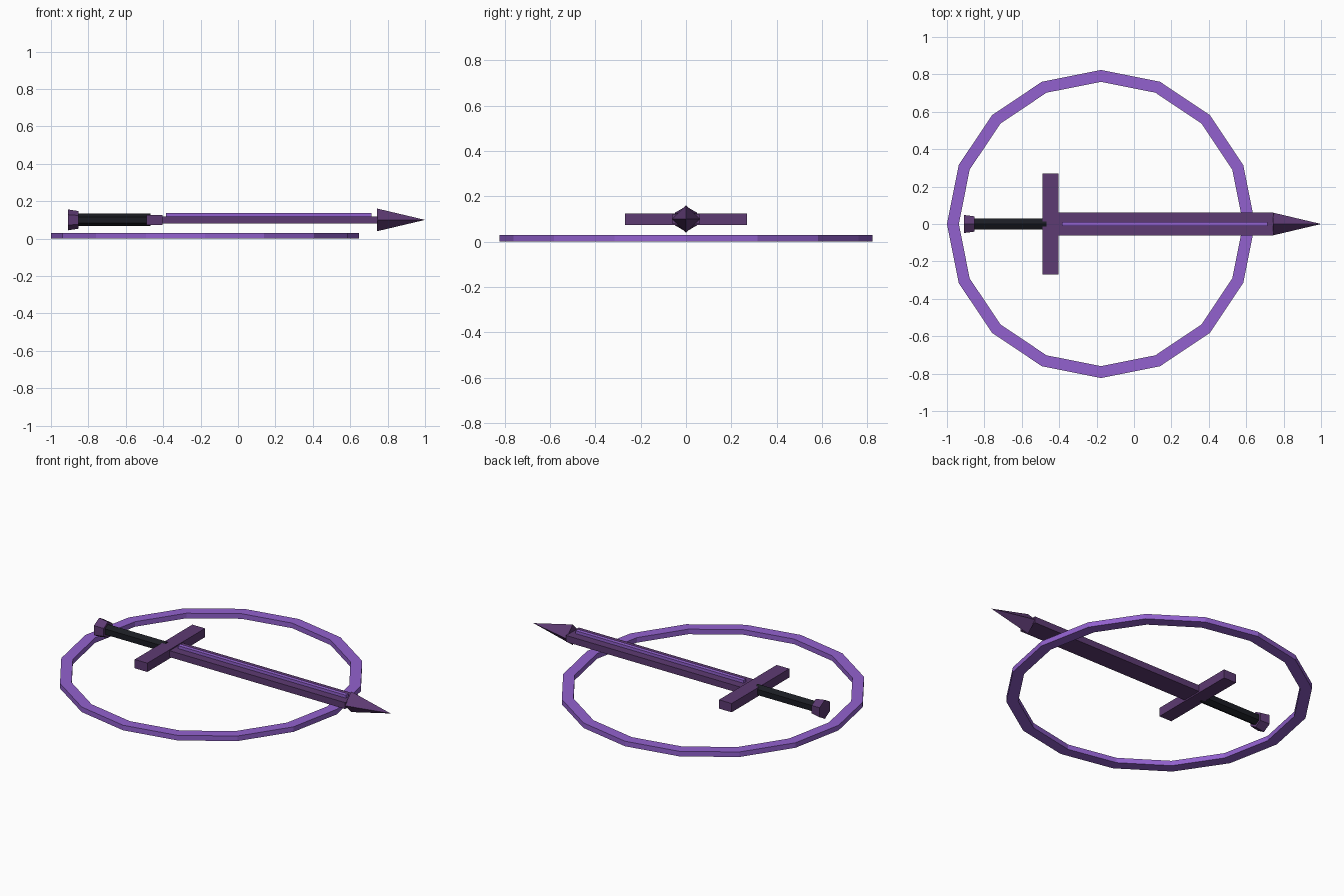
import bpy, bmesh
from math import sin, cos, pi

old = bpy.data.objects.get("Cube")
if old:
    bpy.data.objects.remove(old, do_unlink=True)

AXIS_Z = 0.1  # height of the sword's centre line


def make_material(name, rgb):
    mat = bpy.data.materials.new(name)
    mat.use_nodes = True
    mat.diffuse_color = (*rgb, 1)
    bsdf = next(n for n in mat.node_tree.nodes if n.type == 'BSDF_PRINCIPLED')
    bsdf.inputs["Base Color"].default_value = (*rgb, 1)
    return mat


violet = make_material("bright_violet", (0.29, 0.12, 0.62))
plum = make_material("dark_plum", (0.11, 0.043, 0.17))
black = make_material("grip_black", (0.011, 0.012, 0.017))


def finish(name, bm, mat):
    bmesh.ops.recalc_face_normals(bm, faces=bm.faces)
    mesh = bpy.data.meshes.new(name)
    bm.to_mesh(mesh)
    bm.free()
    mesh.materials.append(mat)
    obj = bpy.data.objects.new(name, mesh)
    bpy.context.collection.objects.link(obj)
    return obj


def box(name, mat, x, y, z):
    """Box spanning the (low, high) pairs x, y and z."""
    bm = bmesh.new()
    bmesh.ops.create_cube(bm, size=1)
    for v in bm.verts:
        v.co = [(lo + hi) / 2 + c * (hi - lo) for c, (lo, hi) in zip(v.co, (x, y, z))]
    return finish(name, bm, mat)


def spindle(name, mat, sides, stations):
    """Faceted solid along x with an edge on top; stations are (x, radius)."""
    bm = bmesh.new()
    rings = []
    for x, r in stations:
        rings.append([bm.verts.new((x, r * sin(2 * pi * i / sides),
                                    AXIS_Z + r * cos(2 * pi * i / sides)))
                      for i in range(sides)])
    for a, b in zip(rings, rings[1:]):
        for i in range(sides):
            j = (i + 1) % sides
            bm.faces.new((a[i], a[j], b[j], b[i]))
    bm.faces.new(rings[0])
    bm.faces.new(rings[-1])
    bmesh.ops.remove_doubles(bm, verts=bm.verts, dist=1e-5)
    return finish(name, bm, mat)


def flat_ring(name, mat, sides, cx, inner, outer, height):
    bm = bmesh.new()
    profile = ((outer, 0), (outer, height), (inner, height), (inner, 0))
    loops = [[bm.verts.new((cx + r * cos(2 * pi * i / sides),
                            r * sin(2 * pi * i / sides), z)) for r, z in profile]
             for i in range(sides)]
    for i in range(sides):
        a, b = loops[i], loops[(i + 1) % sides]
        for k in range(4):
            m = (k + 1) % 4
            bm.faces.new((a[k], a[m], b[m], b[k]))
    return finish(name, bm, mat)


# Ring lying on the ground
flat_ring("ground_ring", violet, 16, -0.1765, 0.76, 0.8235, 0.03)

# Blade with raised glowing strip and pointed tip
box("blade", plum, (-0.41, 0.745), (-0.061, 0.061), (0.081, 0.119))
box("blade_strip", violet, (-0.385, 0.715), (-0.012, 0.012), (0.115, 0.136))
spindle("blade_tip", plum, 4, [(0.742, 0.061), (1.0, 0)])

# Hilt
box("crossguard", plum, (-0.488, -0.405), (-0.27, 0.27), (0.073, 0.125))
spindle("grip", black, 6, [(-0.87, 0.033), (-0.467, 0.033)])
spindle("pommel", plum, 6, [(-0.91, 0.056), (-0.852, 0.047)])
